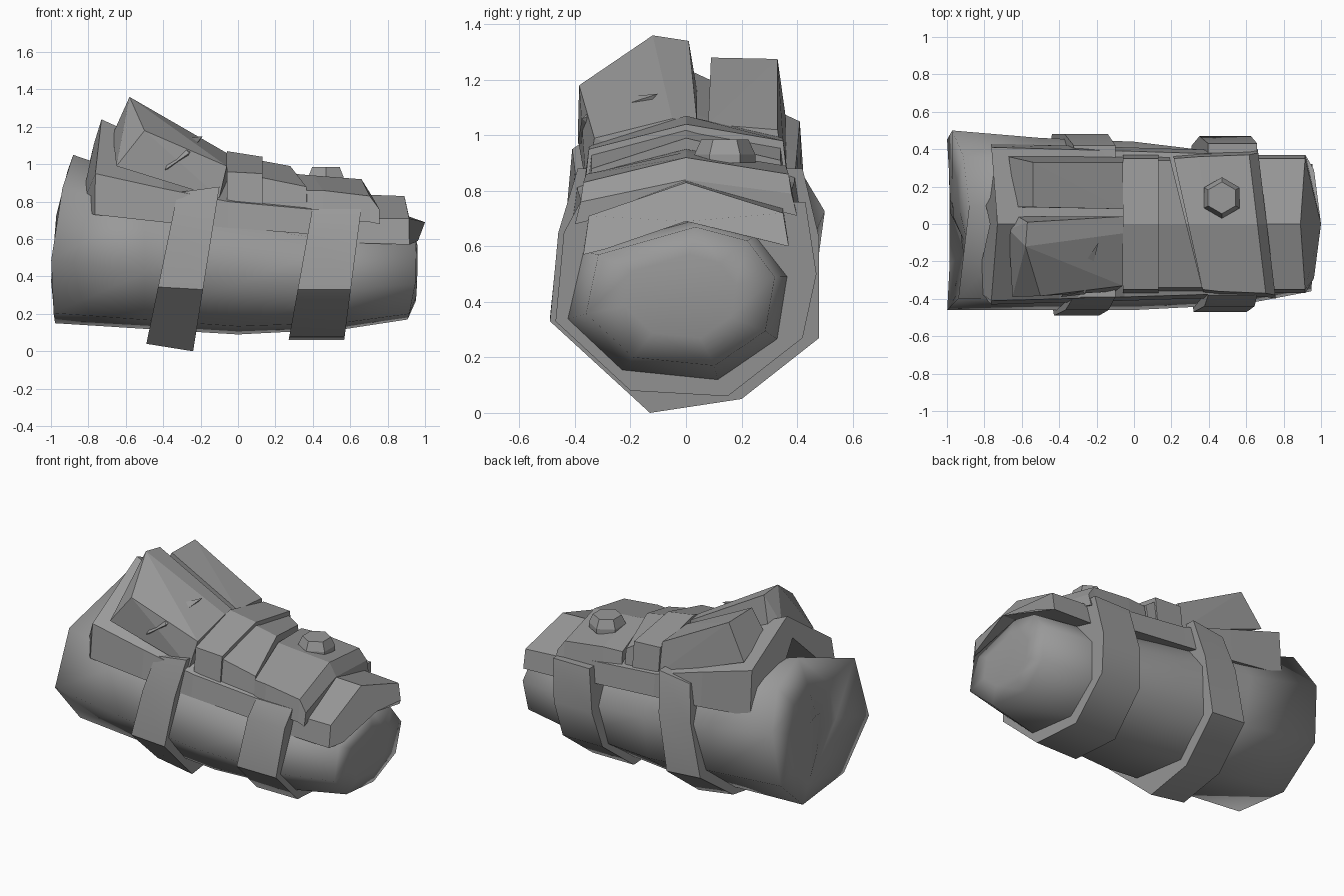
import bpy, bmesh, math
from mathutils import Vector

if "Cube" in bpy.data.objects:
    bpy.data.objects.remove(bpy.data.objects["Cube"])

grey = bpy.data.materials.new("plain_grey")
grey.use_nodes = True
GREY = (0.32, 0.32, 0.32, 1)
grey.diffuse_color = GREY
grey.node_tree.nodes["Principled BSDF"].inputs["Base Color"].default_value = GREY


def finish(name, bm, smooth_angle=None):
    bmesh.ops.recalc_face_normals(bm, faces=bm.faces)
    mesh = bpy.data.meshes.new(name)
    bm.to_mesh(mesh)
    bm.free()
    mesh.materials.append(grey)
    ob = bpy.data.objects.new(name, mesh)
    bpy.context.collection.objects.link(ob)
    if smooth_angle:
        bpy.ops.object.select_all(action='DESELECT')
        ob.select_set(True)
        bpy.context.view_layer.objects.active = ob
        bpy.ops.object.shade_smooth_by_angle(angle=math.radians(smooth_angle))


def loft(name, rings, smooth_angle=None):
    """Skin closed rings of equal length and cap both ends."""
    bm = bmesh.new()
    rows = [[bm.verts.new(p) for p in ring] for ring in rings]
    n = len(rows[0])
    for a, b in zip(rows, rows[1:]):
        for i in range(n):
            j = (i + 1) % n
            bm.faces.new((a[i], a[j], b[j], b[i]))
    bm.faces.new(rows[0])
    bm.faces.new(rows[-1])
    finish(name, bm, smooth_angle)


def hull(name, points):
    bm = bmesh.new()
    for p in points:
        bm.verts.new(p)
    res = bmesh.ops.convex_hull(bm, input=bm.verts)
    bmesh.ops.delete(bm, geom=[v for v in res["geom_interior"] if isinstance(v, bmesh.types.BMVert)],
                     context='VERTS')
    finish(name, bm)


def arch(x, ridge, shoulder, foot, w, t=0.13, under=0.0, lean=0.0, back=0.0, under_back=0.0, tilt=0.03):
    """Roof-shaped section: lean slants it across y, back pulls its sides along x."""
    outer = [(-w - .02, foot), (-w, shoulder), (0, ridge), (w, shoulder + tilt), (w + .02, foot + .03)]
    inner = [(w - .06, foot + .05), (0, ridge - t), (-w + .06, foot + .02)]
    return ([Vector((x + lean * y + back * abs(y), y, z)) for y, z in outer]
            + [Vector((x + under + lean * y + under_back * abs(y), y, z)) for y, z in inner])


# Tapered forearm tube with bowed ends; the wide end is dented on one side
SECTION = [(.16, 1), (.71, .8), (1, .28), (.9, -.5), (.36, -1), (-.5, -.88), (-1, -.25), (-.87, .6)]


def tube_ring(x, cy, cz, ry, rz, bow=0.0, mid=0.0, dent=0.0):
    ring = []
    for y, z in SECTION:
        py, pz = cy + ry * y, cz + rz * z
        ring.append((x + bow * (pz - mid) ** 2 + (dent if y < -.4 else 0), py, pz))
    return ring


loft("forearm_tube", [
    tube_ring(-.985, .02, .55, .12, .12, .3, .42, .06),
    tube_ring(-.99, .02, .58, .3, .28, .3, .42, .1),
    tube_ring(-1, .02, .6, .48, .45, .3, .42),
    tube_ring(-.5, 0, .52, .46, .4),
    tube_ring(0, -.01, .45, .45, .36),
    tube_ring(.58, -.03, .41, .4, .29),
    tube_ring(.955, -.02, .42, .34, .25, -.5, .48),
    tube_ring(.96, -.02, .42, .2, .15, -.2, .48)], smooth_angle=120)


# Straps around the tube, leaning forward as they rise
def strap(name, outline, left, right, lean_left, lean_right, taper):
    loft(name, [[(left + lean_left * z, y, .5 + (z - .5) * taper) for y, z in outline],
                [(right + lean_right * z, y, z) for y, z in outline]], smooth_angle=50)


strap("wide_strap", [(-.13, 0), (.2, .05), (.48, .27), (.48, .63), (.42, .88),
                     (-.39, .88), (-.46, .65), (-.49, .33)], -.49, -.24, .19, .16, .92)
strap("narrow_strap", [(-.2, .08), (.15, .06), (.42, .27), (.47, .5), (.43, .76),
                       (-.38, .76), (-.44, .65), (-.47, .33)], .26, .56, .18, .13, 1)

# Long armour plate underneath the others
loft("base_plate", [
    arch(-.73, 1.24, .95, .73, .41, under=-.04, back=-.08, under_back=-.22, tilt=.1),
    arch(-.4, 1.09, .87, .69, .40, tilt=.07),
    arch(-.05, .95, .8, .66, .39),
    arch(.6, .84, .74, .61, .37)])

# Raised blocks at the wide end, their ends raked back
hull("large_block", [
    (-.58, -.12, 1.36), (-.57, .01, 1.34), (-.5, -.385, 1.18),
    (-.67, -.03, 1.16), (-.65, -.39, .99), (-.62, .04, 1.16),
    (-.06, -.05, 1.06), (-.06, .04, 1.05), (-.06, -.33, .99), (-.1, -.36, .82), (-.06, .04, .85)])
hull("small_block", [
    (-.54, .09, 1.28), (-.54, .33, 1.275), (-.63, .09, 1.14), (-.67, .36, 1.06),
    (-.06, .08, 1.04), (-.06, .33, 1.02), (-.06, .08, .85), (-.06, .36, .83)])
hull("side_fin", [
    (-.19, -.1, 1.15), (-.33, -.3, 1.13), (-.39, -.39, .97), (-.26, -.375, 1.06), (-.3, -.28, .98)])

# Overlapping plates along the top
loft("cross_plate", [
    arch(-.06, 1.07, .96, .8, .35),
    arch(.13, 1.04, .95, .77, .35)])
loft("wedge_plate", [
    arch(.12, 1.02, .93, .78, .34),
    arch(.28, .99, .88, .75, .34, lean=-.25)])
loft("broad_plate", [
    arch(.29, .95, .86, .72, .35, lean=-.22),
    arch(.4, .94, .86, .71, .36, lean=-.15),
    arch(.66, .92, .83, .69, .37, lean=-.12),
    arch(.71, .84, .76, .68, .38, lean=-.12)])
loft("cuff_plate", [
    arch(.6, .84, .71, .58, .35),
    arch(.89, .83, .71, .57, .35, t=.14, under=.11, back=.07, under_back=-.13, tilt=.01)])

# Six-sided button
loft("button", [[(.47 + r * math.sin(i * math.pi / 3), .14 + r * math.cos(i * math.pi / 3), z)
                 for i in range(6)] for r, z in ((.11, .9), (.11, .93), (.085, .985))])
